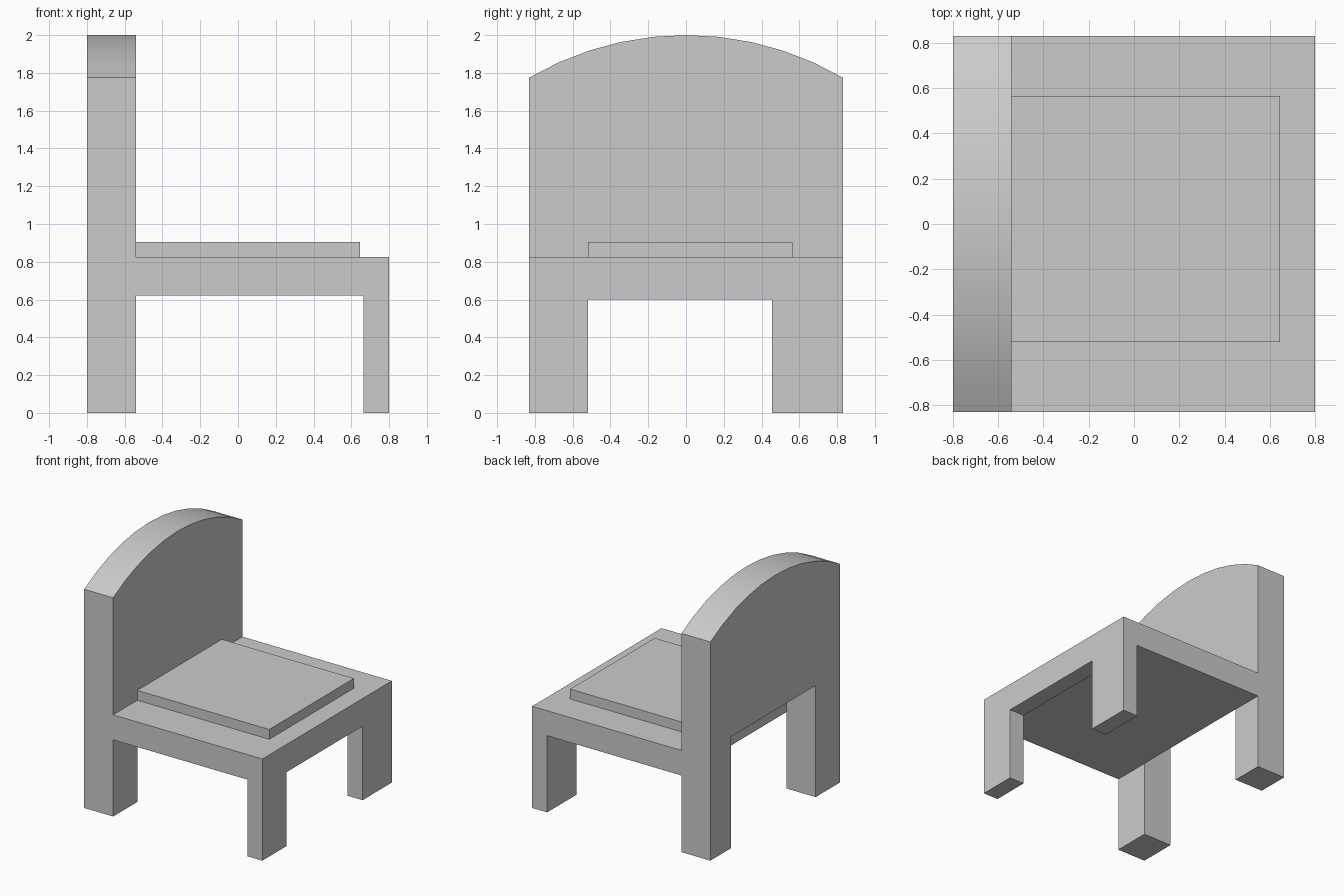
import bpy
import bmesh
import math

old = bpy.data.objects.get("Cube")
if old:
    bpy.data.objects.remove(old, do_unlink=True)

grey = bpy.data.materials.new("plain_grey")
grey.use_nodes = True
COLOUR = (0.6, 0.6, 0.6, 1.0)
grey.diffuse_color = COLOUR
grey.node_tree.nodes["Principled BSDF"].inputs["Base Color"].default_value = COLOUR

# Shared measurements
SIDE = 0.83                      # half width of the chair
BACK, BACK_FRONT = -0.80, -0.54  # depth of the back panel
FRONT_IN, FRONT = 0.665, 0.80    # depth of the front legs
SEAT_LOW, SEAT_TOP, PAD_TOP = 0.622, 0.825, 0.905
GAP_LEFT, PAD_RIGHT = -0.52, 0.565


def extrude_profile(name, points, x0, x1):
    """Extrude a (y, z) outline along x from x0 to x1."""
    bm = bmesh.new()
    face = bm.faces.new([bm.verts.new((x0, y, z)) for y, z in points])
    result = bmesh.ops.extrude_face_region(bm, geom=[face])
    moved = [g for g in result["geom"] if isinstance(g, bmesh.types.BMVert)]
    bmesh.ops.translate(bm, verts=moved, vec=(x1 - x0, 0, 0))
    bmesh.ops.recalc_face_normals(bm, faces=bm.faces)
    mesh = bpy.data.meshes.new(name)
    bm.to_mesh(mesh)
    bm.free()
    mesh.materials.append(grey)
    obj = bpy.data.objects.new(name, mesh)
    bpy.context.collection.objects.link(obj)
    return obj


def rectangle(y0, y1, z0, z1):
    return [(y0, z0), (y1, z0), (y1, z1), (y0, z1)]


def legs(y0, y1, gap_top):
    """Lower outline of two legs with an open gap between them."""
    return [(-SIDE, 0), (y0, 0), (y0, gap_top), (y1, gap_top), (y1, 0), (SIDE, 0)]


# Back panel with rear legs and an arched top
RISE, STEPS = 0.225, 10
radius = (SIDE ** 2 + RISE ** 2) / (2 * RISE)
half_angle = math.asin(SIDE / radius)
arch = []
for i in range(STEPS + 1):
    a = half_angle * (1 - 2 * i / STEPS)
    arch.append((radius * math.sin(a), 2.0 - radius + radius * math.cos(a)))
back_panel = extrude_profile(
    "back_panel", legs(GAP_LEFT, PAD_RIGHT, PAD_TOP) + arch, BACK, BACK_FRONT)

# Front legs joined by the front rail
extrude_profile(
    "front_legs", legs(GAP_LEFT, 0.455, 0.60) + [(SIDE, SEAT_TOP), (-SIDE, SEAT_TOP)],
    FRONT_IN, FRONT)

# Seat and the raised pad on it
extrude_profile("seat", rectangle(-SIDE, SIDE, SEAT_LOW, SEAT_TOP), BACK_FRONT, FRONT_IN)
extrude_profile("seat_pad", rectangle(GAP_LEFT, PAD_RIGHT, SEAT_TOP, PAD_TOP), BACK_FRONT, 0.645)

# Smooth the arch, keep the other edges sharp
bpy.ops.object.select_all(action="DESELECT")
back_panel.select_set(True)
bpy.context.view_layer.objects.active = back_panel
bpy.ops.object.shade_smooth_by_angle(angle=math.radians(30))
